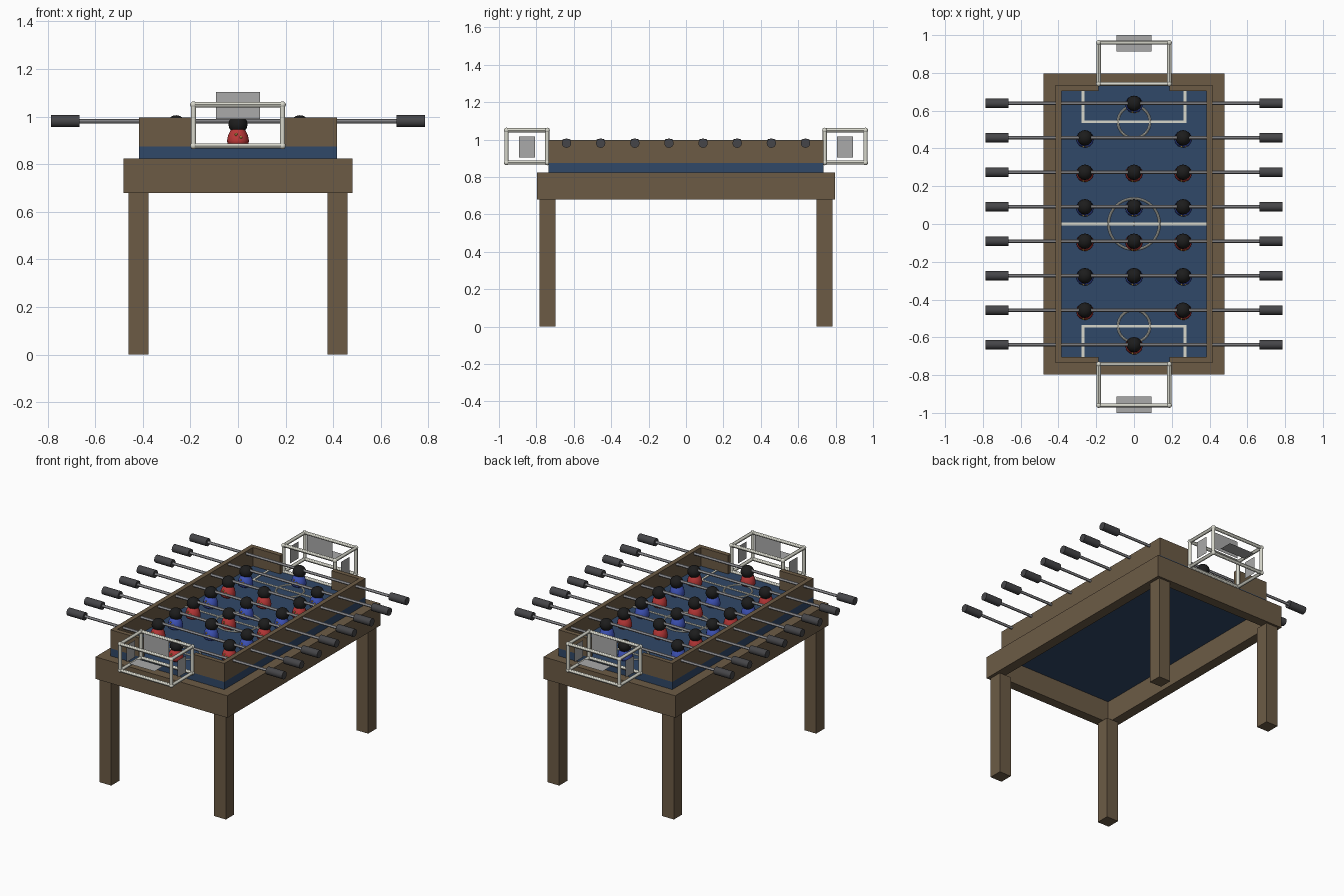
import bpy, bmesh, math
from mathutils import Vector

if "Cube" in bpy.data.objects:
    bpy.data.objects.remove(bpy.data.objects["Cube"])


def mat(name, *rgb):
    m = bpy.data.materials.new(name)
    m.diffuse_color = (*rgb, 1)
    m.use_nodes = True
    m.node_tree.nodes["Principled BSDF"].inputs["Base Color"].default_value = m.diffuse_color
    return m


WOOD = mat("wood", .15, .105, .06)
FELT = mat("felt_blue", .03, .065, .14)
WHITE = mat("off_white", .68, .68, .60)
STEEL = mat("steel", .36, .36, .38)
GRIP = mat("grip", .06, .06, .065)
BLACK = mat("black", .012, .012, .012)
RED = mat("team_red", .5, .04, .04)
BLUE = mat("team_blue", .05, .09, .5)
GOLD = mat("gold", .75, .5, .1)
NET = mat("net_grey", .4, .4, .4)


def finish(name, m, smooth=False):
    o = bpy.context.object
    o.name = name
    o.data.materials.append(m)
    if smooth:
        bpy.ops.object.shade_smooth_by_angle()
    return o


def box(name, m, x0, x1, y0, y1, z0, z1):
    bpy.ops.mesh.primitive_cube_add(size=1, location=((x0 + x1) / 2, (y0 + y1) / 2, (z0 + z1) / 2))
    o = finish(name, m)
    o.scale = (x1 - x0, y1 - y0, z1 - z0)
    return o


def tube(name, m, a, b, r, n=12):
    a, b = Vector(a), Vector(b)
    bpy.ops.mesh.primitive_cylinder_add(vertices=n, radius=r, depth=(b - a).length, location=(a + b) / 2)
    o = finish(name, m, True)
    o.rotation_euler = (b - a).to_track_quat('Z', 'Y').to_euler()
    return o


def ball(name, m, loc, r, seg=12, rings=8, sc=(1, 1, 1)):
    bpy.ops.mesh.primitive_uv_sphere_add(segments=seg, ring_count=rings, radius=r, location=loc)
    o = finish(name, m, True)
    o.scale = sc
    return o


def ring(name, y, r):
    bpy.ops.mesh.primitive_torus_add(major_radius=r, minor_radius=.006, major_segments=40,
                                     minor_segments=8, location=(0, y, .877))
    finish(name, WHITE, True)


def panel(name, x, y, z, u, v):
    u, v, c = Vector(u), Vector(v), Vector((x, y, z))
    me = bpy.data.meshes.new(name)
    me.from_pydata([c - u - v, c + u - v, c + u + v, c - u + v], [], [(0, 1, 2, 3)])
    me.materials.append(NET)
    bpy.context.collection.objects.link(bpy.data.objects.new(name, me))


# body of revolution shared by all players
PROFILE = [(.030, .875), (.044, .885), (.046, .90), (.042, .92), (.033, .94), (.020, .957)]


def player_body(m, x, y):
    bm = bmesh.new()
    n = 14
    rows = [[bm.verts.new((r * math.cos(2 * math.pi * i / n), r * math.sin(2 * math.pi * i / n), z))
             for i in range(n)] for r, z in PROFILE]
    for a, b in zip(rows, rows[1:]):
        for i in range(n):
            bm.faces.new((a[i], a[(i + 1) % n], b[(i + 1) % n], b[i]))
    bm.faces.new(rows[0][::-1])
    bm.faces.new(rows[-1])
    for f in bm.faces:
        f.smooth = True
    me = bpy.data.meshes.new("player_body")
    bm.to_mesh(me)
    bm.free()
    me.materials.append(m)
    o = bpy.data.objects.new("player_body", me)
    o.location = (x, y, 0)
    bpy.context.collection.objects.link(o)


# playing field slab and centre markings
box("field", FELT, -.415, .415, -.735, .735, .822, .875)
box("centre_line", WHITE, -.385, .385, -.007, .007, .875, .879)
ring("centre_circle", 0, .135)
ball("centre_spot", WHITE, (0, 0, .876), .01, sc=(1, 1, .4))

for s in (-1, 1):
    def ybox(name, m, x0, x1, y0, y1, z0, z1):
        return box(name, m, x0, x1, *sorted((s * y0, s * y1)), z0, z1)

    # lower frame and side walls
    box("side_apron", WOOD, *sorted((s * .415, s * .48)), -.797, .797, .68, .825)
    ybox("end_apron", WOOD, -.415, .415, .735, .797, .68, .825)
    box("side_wall", WOOD, *sorted((s * .385, s * .415)), -.735, .735, .875, .997)

    # penalty area and arc
    ybox("penalty_line", WHITE, -.277, .277, .535, .549, .875, .879)
    ring("penalty_circle", s * .54, .085)

    for t in (-1, 1):
        box("leg", WOOD, *sorted((t * .375, t * .46)), *sorted((s * .697, s * .783)), 0, .681)
        ybox("end_wall", WOOD, *sorted((t * .187, t * .385)), .705, .735, .875, .997)
        ybox("penalty_side", WHITE, *sorted((t * .263, t * .277)), .549, .705, .875, .879)

    # goal cage: bars with ball joints
    X, Y, Z = .187, (s * .742, s * .96), (.877, 1.05)
    for z in Z:
        for y in Y:
            tube("goal_crossbar", WHITE, (-X, y, z), (X, y, z), .011)
            for x in (-X, X):
                ball("goal_joint", WHITE, (x, y, z), .014)
        for x in (-X, X):
            tube("goal_side_bar", WHITE, (x, Y[0], z), (x, Y[1], z), .011)
    for x in (-X, X):
        for y in Y:
            tube("goal_post", WHITE, (x, y, Z[0]), (x, y, Z[1]), .011)
        panel("goal_side_net", x, s * .85, .96, (0, .044, 0), (0, 0, .056))
    panel("goal_top_net", 0, s * .85, 1.047, (.092, 0, 0), (0, 0, .057))
    panel("goal_back_net", 0, s * .957, .96, (.092, 0, 0), (0, .043, 0))

# rods with grips and players, front to back
ROWS = [(RED, 1), (RED, 2), (BLUE, 3), (RED, 3), (BLUE, 3), (RED, 3), (BLUE, 2), (BLUE, 1)]
SPOTS = {1: (0,), 2: (-.26, .26), 3: (-.26, 0, .26)}
for i, (team, count) in enumerate(ROWS):
    y = (i - 3.5) * .1825
    tube("rod", STEEL, (-.78, y, .981), (.78, y, .981), .009)
    for s in (-1, 1):
        tube("grip", GRIP, (s * .665, y, .981), (s * .785, y, .981), .025, 16)
    for x in SPOTS[count]:
        player_body(team, x, y - .006)
        ball("player_head", BLACK, (x, y, .967), .041, 14, 8, (1, 1, .95))
        for dx, dz in ((-.008, .925), (.012, .913)):
            ball("player_button", GOLD, (x + dx, y - .046, dz), .006, 8, 6)
